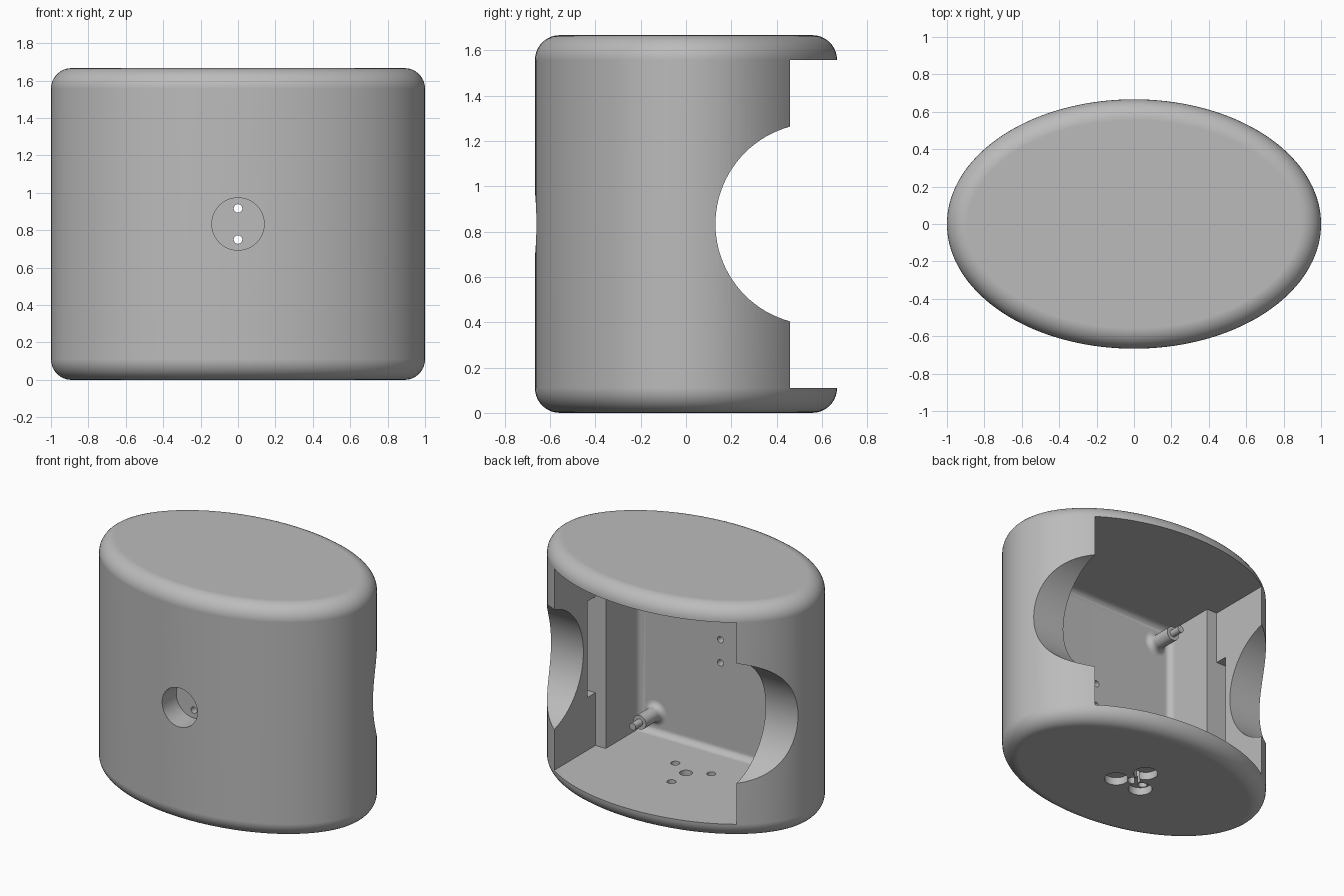
import bpy, bmesh, math
from mathutils import Matrix, Vector

cube = bpy.data.objects.get("Cube")
if cube:
    bpy.data.objects.remove(cube, do_unlink=True)

HEIGHT = 1.667
MID = HEIGHT / 2
FLOOR, CEILING = 0.11, HEIGHT - 0.11
FRONT_WALL = -0.39

grey = bpy.data.materials.new("plain grey")
grey.use_nodes = True
grey.diffuse_color = (0.5, 0.5, 0.5, 1)
grey.node_tree.nodes["Principled BSDF"].inputs["Base Color"].default_value = (0.5, 0.5, 0.5, 1)


def make_object(name, bm):
    bmesh.ops.recalc_face_normals(bm, faces=bm.faces[:])
    mesh = bpy.data.meshes.new(name)
    bm.to_mesh(mesh)
    bm.free()
    mesh.materials.append(grey)
    obj = bpy.data.objects.new(name, mesh)
    bpy.context.collection.objects.link(obj)
    return obj


def activate(obj):
    bpy.ops.object.select_all(action='DESELECT')
    obj.select_set(True)
    bpy.context.view_layer.objects.active = obj


def cut(target, cutter):
    """Subtract the cutter from the target, then discard it."""
    cutter.hide_render = True
    mod = target.modifiers.new("cut", 'BOOLEAN')
    mod.operation, mod.solver, mod.object = 'DIFFERENCE', 'EXACT', cutter
    activate(target)
    bpy.ops.object.modifier_apply(modifier=mod.name)
    bpy.data.objects.remove(cutter, do_unlink=True)


def rod(start, end, radius, sides=48):
    """Cylinder between two points."""
    start, end = Vector(start), Vector(end)
    axis = end - start
    turn = Vector((0, 0, 1)).rotation_difference(axis).to_matrix().to_4x4()
    bm = bmesh.new()
    bmesh.ops.create_cone(bm, cap_ends=True, segments=sides, radius1=radius, radius2=radius,
                          depth=axis.length, matrix=Matrix.Translation((start + end) / 2) @ turn)
    return make_object("rod_cutter", bm)


def box(x0, x1, y0, y1, z0, z1):
    bm = bmesh.new()
    bmesh.ops.create_cube(bm, size=1)
    bmesh.ops.scale(bm, vec=(x1 - x0, y1 - y0, z1 - z0), verts=bm.verts[:])
    bmesh.ops.translate(bm, vec=((x0 + x1) / 2, (y0 + y1) / 2, (z0 + z1) / 2), verts=bm.verts[:])
    return make_object("box_cutter", bm)


# Oval housing with rounded top and bottom rims
bm = bmesh.new()
bmesh.ops.create_cone(bm, cap_ends=True, segments=144, radius1=1, radius2=1, depth=HEIGHT,
                      matrix=Matrix.Translation((0, 0, MID)))
bmesh.ops.scale(bm, vec=(1, 2 / 3, 1), verts=bm.verts[:])
rims = [e for e in bm.edges if abs(e.verts[0].co.z - e.verts[1].co.z) < 1e-4]
bmesh.ops.bevel(bm, geom=rims, offset=0.11, offset_type='OFFSET', segments=9,
                profile=0.5, affect='EDGES')
housing = make_object("housing", bm)

# Stepped cavity, open at the back, with filleted edges along its front wall
half_plan = [(0.642, FRONT_WALL), (0.642, -0.007), (0.724, -0.007), (0.724, 1)]
plan = half_plan + [(-x, y) for x, y in reversed(half_plan)]
bm = bmesh.new()
base = bm.faces.new([bm.verts.new((x, y, FLOOR)) for x, y in plan])
raised = bmesh.ops.extrude_face_region(bm, geom=[base])
bmesh.ops.translate(bm, vec=(0, 0, CEILING - FLOOR),
                    verts=[v for v in raised["geom"] if isinstance(v, bmesh.types.BMVert)])
bmesh.ops.recalc_face_normals(bm, faces=bm.faces[:])
front_edges = [e for e in bm.edges if all(v.co.y < FRONT_WALL + 0.001 for v in e.verts)]
bmesh.ops.bevel(bm, geom=front_edges, offset=0.05, offset_type='OFFSET', segments=6,
                profile=0.5, affect='EDGES')
cut(housing, make_object("cavity_cutter", bm))

# Large round opening across both side walls
cut(housing, rod((-1.2, 0.575, MID), (1.2, 0.575, MID), 0.445, 96))

# Shallow upright slots in the side walls
for x0, x1 in ((0.6, 0.8), (-0.8, -0.6)):
    cut(housing, box(x0, x1, -0.007, 0.083, MID - 0.345, MID + 0.345))

# Round front recess with two pin holes
cut(housing, rod((0, -0.9, MID), (0, -0.5, MID), 0.14, 64))
for z in (MID - 0.083, MID + 0.083):
    cut(housing, rod((0, -0.6, z), (0, -0.3, z), 0.023, 24))

# Underside: centre hole, three pockets and their screw holes
cut(housing, rod((0, 0, -0.1), (0, 0, 0.2), 0.042, 32))
for degrees in (90, 210, 330):
    a = math.radians(degrees)
    dx, dy = math.cos(a), math.sin(a)
    cut(housing, rod((0.12 * dx, 0.12 * dy, -0.1), (0.12 * dx, 0.12 * dy, 0.055), 0.08))
    cut(housing, rod((0.165 * dx, 0.165 * dy, -0.1), (0.165 * dx, 0.165 * dy, 0.2), 0.03, 24))

# Four stepped mounting pegs with flared feet
flare = [(0.09 - 0.04 * math.sin(t * math.pi / 12), 0.04 - 0.04 * math.cos(t * math.pi / 12))
         for t in range(7)]
peg_profile = [(0, -0.02), (0.09, -0.02)] + flare + [(0.05, 0.18), (0.025, 0.18), (0.025, 0.26), (0, 0.26)]
pegs = []
for side, x in (("left", 0.515), ("right", -0.515)):
    for level, z in (("lower", MID - 0.58), ("upper", MID + 0.58)):
        bm = bmesh.new()
        verts = [bm.verts.new((r, y, 0)) for r, y in peg_profile]
        edges = [bm.edges.new(pair) for pair in zip(verts, verts[1:])]
        bmesh.ops.spin(bm, geom=verts + edges, cent=(0, 0, 0), axis=(0, 1, 0),
                       angle=math.tau, steps=32)
        bmesh.ops.remove_doubles(bm, verts=bm.verts[:], dist=1e-5)
        peg = make_object(f"{level}_{side}_peg", bm)
        peg.location = (x, FRONT_WALL, z)
        pegs.append(peg)

# Smooth curves, crisp edges
for obj in [housing] + pegs:
    activate(obj)
    bpy.ops.object.shade_smooth_by_angle(angle=math.radians(30))
    weighted = obj.modifiers.new("even shading", 'WEIGHTED_NORMAL')
    weighted.keep_sharp = True
